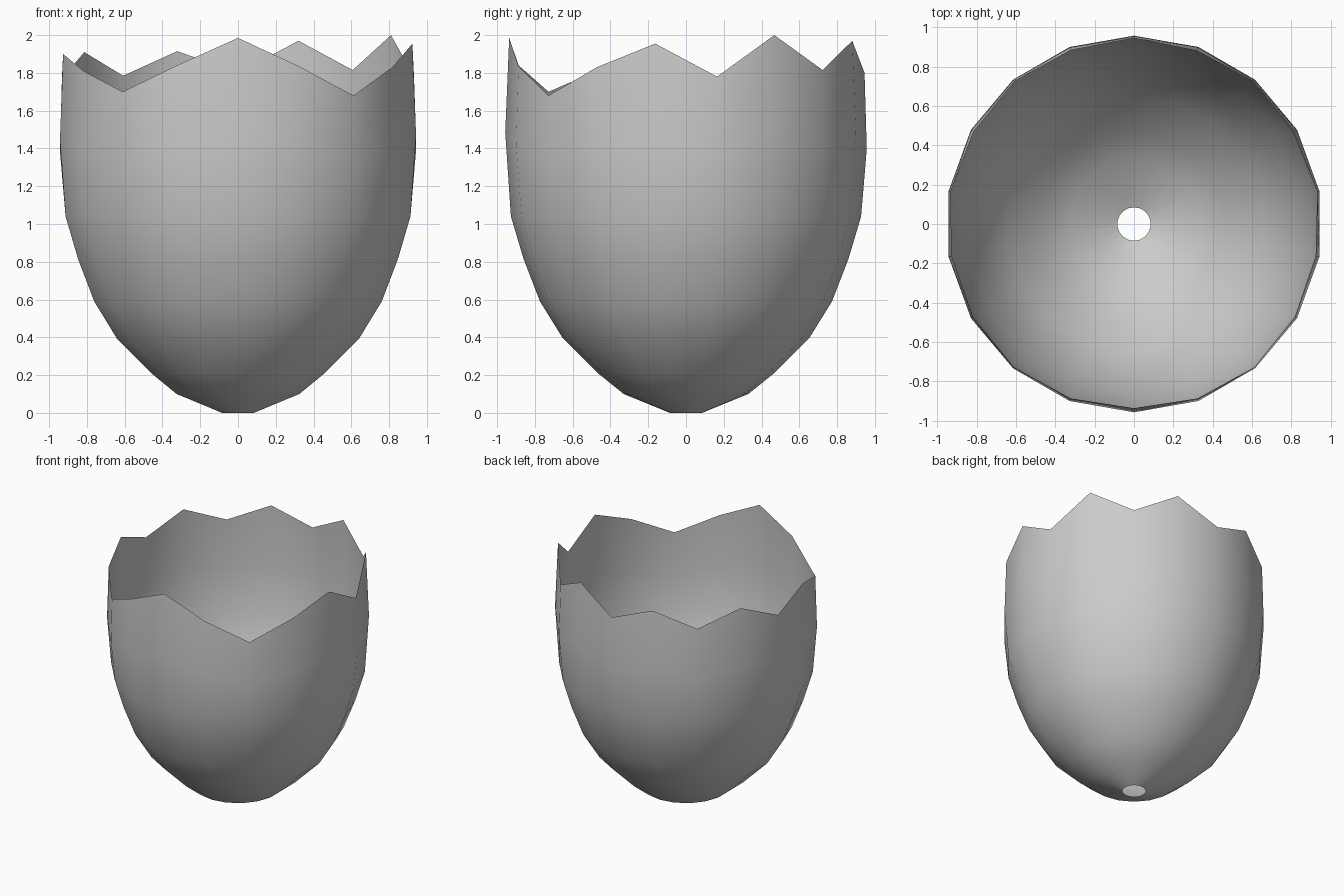
import bpy, bmesh, math

if "Cube" in bpy.data.objects:
    bpy.data.objects.remove(bpy.data.objects["Cube"])

SIDES = 18
# lathe profile (radius, height) from the small base hole up to the shoulder
PROFILE = [(0.085, 0.0), (0.33, 0.10), (0.46, 0.205), (0.652, 0.395),
           (0.773, 0.59), (0.86, 0.815), (0.927, 1.04)]
# jagged rim heights, counter-clockwise from the front
RIM = [1.985, 1.835, 1.68, 1.83, 1.955, 1.78, 2.0, 1.815, 1.97,
       1.80, 1.915, 1.785, 1.91, 1.77, 1.90, 1.81, 1.70, 1.84]


def ring_point(i, r, z):
    a = math.radians(-90 + i * 360 / SIDES)
    return (r * math.cos(a), r * math.sin(a), z)


def rim_radius(z):
    # shell narrows slightly toward the top
    return 0.957 - 0.05 * max(0.0, z - 1.5) ** 1.2


# open, thin egg shell with a broken top edge
bm = bmesh.new()
rings = [[bm.verts.new(ring_point(i, r, z)) for i in range(SIDES)] for r, z in PROFILE]
rings.append([bm.verts.new(ring_point(i, 0.957, 1.04 + 0.47 * (z - 1.04)))
              for i, z in enumerate(RIM)])
rings.append([bm.verts.new(ring_point(i, rim_radius(z), z)) for i, z in enumerate(RIM)])
for low, high in zip(rings, rings[1:]):
    for i in range(SIDES):
        j = (i + 1) % SIDES
        bm.faces.new((low[i], low[j], high[j], high[i])).smooth = True

mesh = bpy.data.meshes.new("egg_shell")
bm.to_mesh(mesh)
bm.free()

shell_grey = bpy.data.materials.new("shell_grey")
shell_grey.diffuse_color = (0.6, 0.6, 0.6, 1)
shell_grey.use_nodes = True
shell_grey.node_tree.nodes["Principled BSDF"].inputs["Base Color"].default_value = shell_grey.diffuse_color
mesh.materials.append(shell_grey)
shell = bpy.data.objects.new("egg_shell", mesh)
bpy.context.collection.objects.link(shell)
